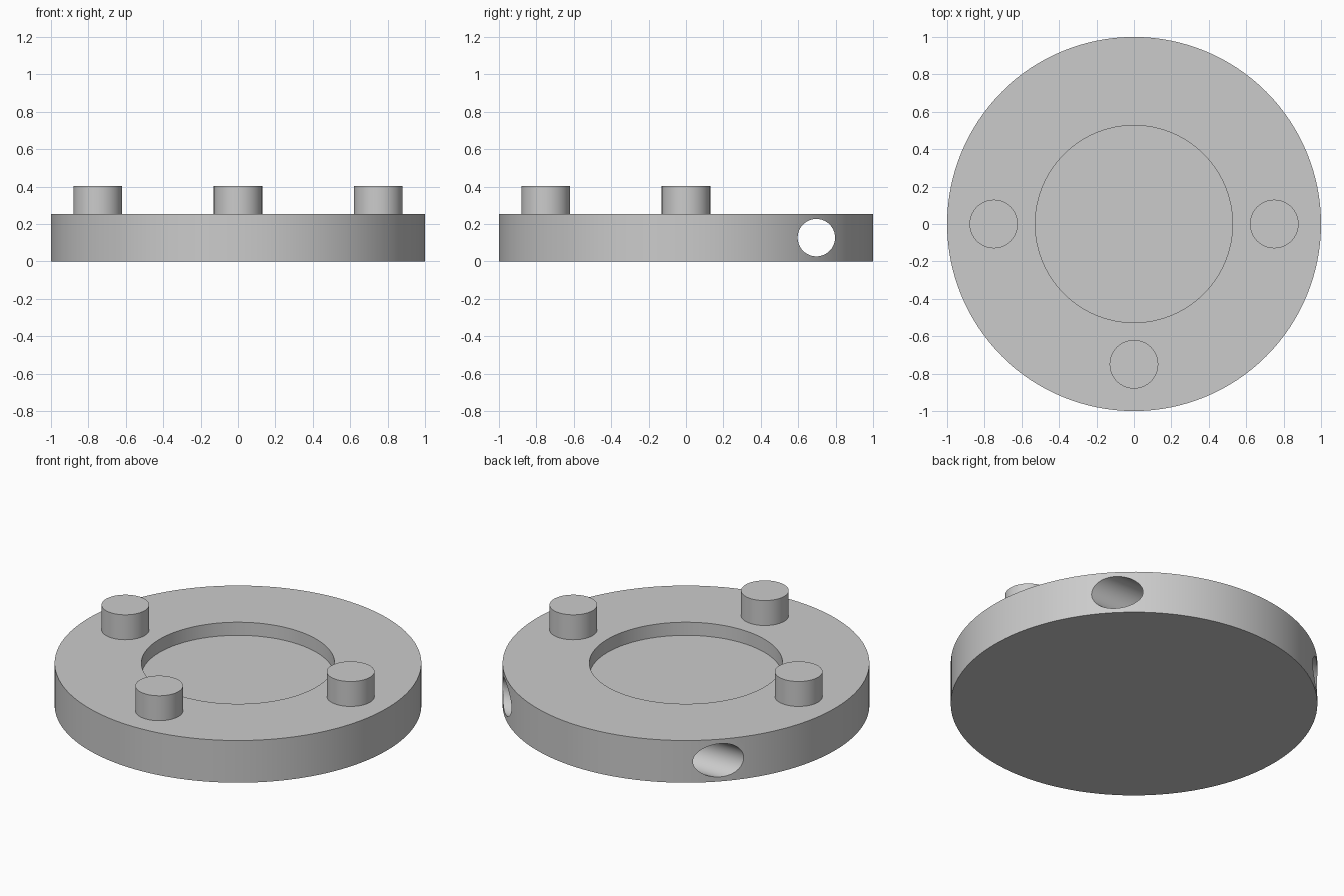
import bpy
import math

if "Cube" in bpy.data.objects:
    bpy.data.objects.remove(bpy.data.objects["Cube"], do_unlink=True)

THICKNESS = 0.254
RECESS_FLOOR = 0.175
PIN_TOP = 0.404

grey = bpy.data.materials.new("plain_grey")
grey.use_nodes = True
colour = (0.6, 0.6, 0.6, 1)
grey.diffuse_color = colour
grey.node_tree.nodes["Principled BSDF"].inputs["Base Color"].default_value = colour


def cylinder(name, radius, length, centre, rotation=(0, 0, 0), sides=96):
    bpy.ops.mesh.primitive_cylinder_add(vertices=sides, radius=radius, depth=length,
                                        location=centre, rotation=rotation)
    obj = bpy.context.object
    obj.name = name
    obj.data.materials.append(grey)
    return obj


def upright(name, radius, bottom, top, x=0, y=0, sides=96):
    return cylinder(name, radius, top - bottom, (x, y, (bottom + top) / 2), sides=sides)


def smooth(obj):
    bpy.ops.object.select_all(action="DESELECT")
    obj.select_set(True)
    bpy.context.view_layer.objects.active = obj
    bpy.ops.object.shade_smooth_by_angle(angle=math.radians(30))


def cut(target, cutter):
    cutter.hide_render = True
    mod = target.modifiers.new("cut", "BOOLEAN")
    mod.operation = "DIFFERENCE"
    mod.solver = "EXACT"
    mod.object = cutter
    bpy.context.view_layer.objects.active = target
    bpy.ops.object.modifier_apply(modifier=mod.name)
    bpy.data.objects.remove(cutter, do_unlink=True)


# Round base with a shallow central recess and a cross hole near the back
base = upright("base_disc", 1, 0, THICKNESS, sides=128)
cut(base, upright("recess_cutter", 0.527, RECESS_FLOOR, 0.5))
cut(base, cylinder("cross_hole_cutter", 0.1, 3, (0, 0.697, THICKNESS / 2),
                   (0, math.pi / 2, 0), sides=64))
smooth(base)

# Three upright pins on the rim
for name, x, y in (("left_pin", 0.75, 0), ("right_pin", -0.75, 0), ("front_pin", 0, -0.75)):
    smooth(upright(name, 0.13, THICKNESS - 0.01, PIN_TOP, x, y, sides=64))
